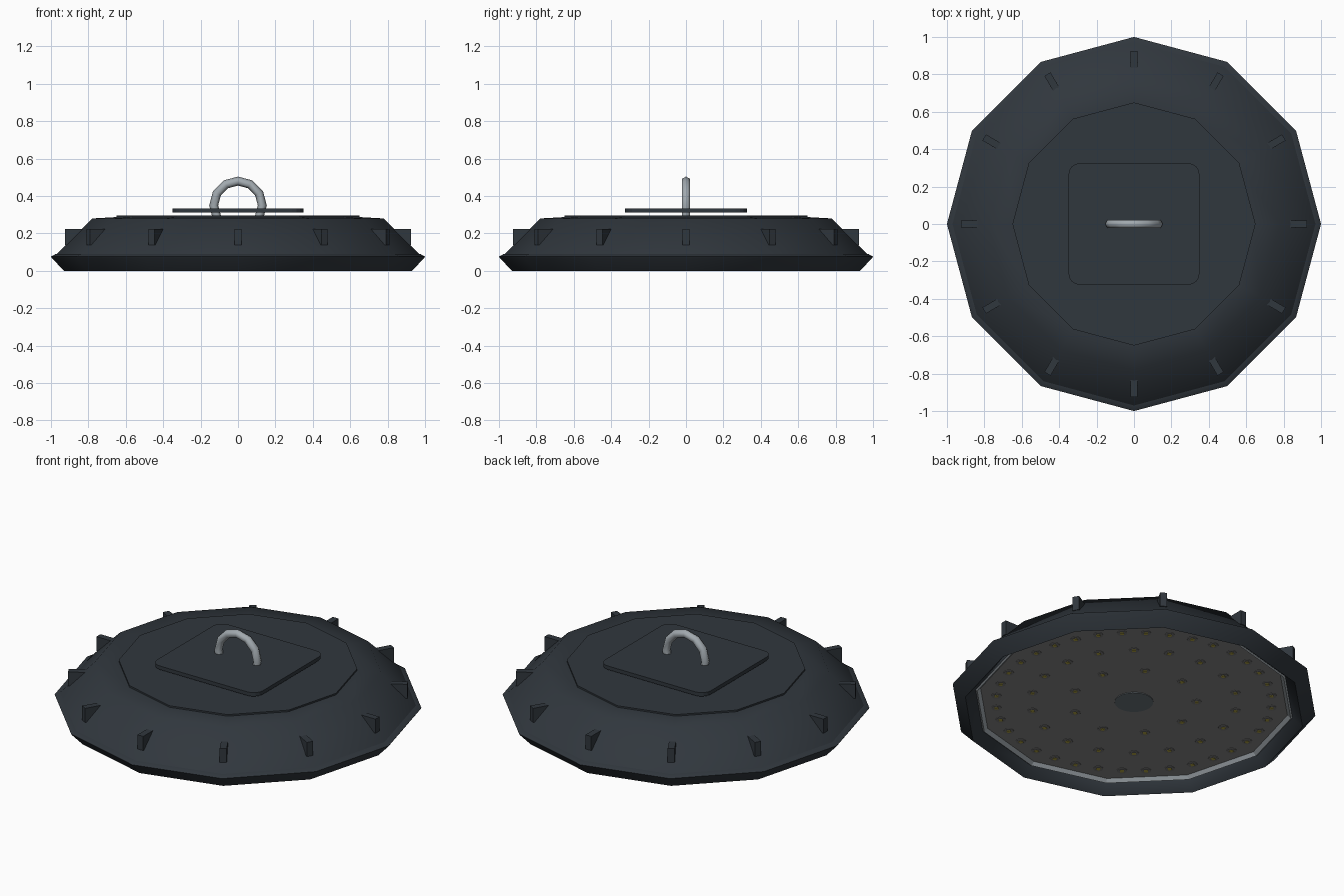
import bpy, bmesh, math
from mathutils import Matrix, Vector

if "Cube" in bpy.data.objects:
    bpy.data.objects.remove(bpy.data.objects["Cube"])


def mat(name, rgb):
    m = bpy.data.materials.new(name)
    m.diffuse_color = (*rgb, 1)
    m.use_nodes = True
    m.node_tree.nodes["Principled BSDF"].inputs["Base Color"].default_value = m.diffuse_color
    return m


BODY = mat("dark_coating", (0.03, 0.038, 0.047))
STEEL = mat("steel", (0.36, 0.40, 0.43))
BOARD = mat("board_grey", (0.25, 0.25, 0.25))
SEAL = mat("sensor_grey", (0.15, 0.18, 0.20))
LENS = mat("lens_grey", (0.2, 0.2, 0.2))
CHIP = mat("led_yellow", (0.45, 0.38, 0.06))


def finish(name, bm, material, smooth=None):
    bmesh.ops.recalc_face_normals(bm, faces=bm.faces)
    me = bpy.data.meshes.new(name)
    bm.to_mesh(me)
    bm.free()
    ob = bpy.data.objects.new(name, me)
    bpy.context.collection.objects.link(ob)
    me.materials.append(material)
    if smooth:
        bpy.ops.object.select_all(action='DESELECT')
        ob.select_set(True)
        bpy.context.view_layer.objects.active = ob
        bpy.ops.object.shade_smooth_by_angle(angle=math.radians(smooth))
    return ob


def lathe(name, profile, material, n=12, smooth=None, closed=False):
    bm = bmesh.new()
    rings = [[bm.verts.new((r * math.cos(2 * math.pi * i / n),
                            r * math.sin(2 * math.pi * i / n), z)) for i in range(n)]
             for r, z in profile]
    pairs = list(zip(rings, rings[1:]))
    if closed:
        pairs.append((rings[-1], rings[0]))
    for a, b in pairs:
        for i in range(n):
            j = (i + 1) % n
            bm.faces.new((a[i], a[j], b[j], b[i]))
    if not closed:
        bm.faces.new(rings[0])
        bm.faces.new(rings[-1])
    return finish(name, bm, material, smooth)


# housing, rim and raised top
lathe("housing", [(0.85, 0.085), (0.975, 0.085), (0.78, 0.28), (0.64, 0.288)], BODY, smooth=60)
lathe("rim", [(0.87, 0.055), (0.93, 0.0), (0.995, 0.068), (1.0, 0.076), (0.975, 0.09), (0.87, 0.085)],
      BODY, smooth=60, closed=True)
lathe("top_disc", [(0.65, 0.28), (0.65, 0.297)], BODY)

# underside
lathe("retaining_ring", [(0.885, 0.06), (0.865, 0.045), (0.845, 0.065), (0.845, 0.08)], STEEL, closed=True)
lathe("led_board", [(0.86, 0.064), (0.86, 0.08)], BOARD)
lathe("center_sensor", [(0.105, 0.06), (0.105, 0.07)], SEAL, n=32)

# LED rings
lens, chip = bmesh.new(), bmesh.new()
for radius, count in ((0.75, 36), (0.56, 18), (0.34, 9)):
    for i in range(count):
        a = 2 * math.pi * (i + 0.5) / count
        place = Matrix.Rotation(a, 4, 'Z') @ Matrix.Translation((radius, 0, 0.063))
        bmesh.ops.create_cone(lens, cap_ends=True, segments=12, radius1=0.028,
                              radius2=0.028, depth=0.004, matrix=place)
        bmesh.ops.create_cube(chip, size=1, matrix=place @ Matrix.Translation((0, 0, -0.003))
                              @ Matrix.Diagonal((0.02, 0.02, 0.004, 1)))
finish("led_lenses", lens, LENS)
finish("led_chips", chip, CHIP)

# fins around the slope
bm = bmesh.new()
for i in range(12):
    bmesh.ops.create_cube(bm, size=1, matrix=Matrix.Rotation(i * math.pi / 6, 4, 'Z')
                          @ Matrix.Translation((0.875, 0, 0.18))
                          @ Matrix.Diagonal((0.1, 0.038, 0.085, 1)))
finish("fins", bm, BODY)

# mounting plate with rounded corners
bm = bmesh.new()
outline = []
for q, (sx, sy) in enumerate(((1, 1), (-1, 1), (-1, -1), (1, -1))):
    for k in range(5):
        a = (q + k / 4) * math.pi / 2
        outline.append(bm.verts.new((sx * 0.29 + 0.06 * math.cos(a),
                                     sy * 0.265 + 0.06 * math.sin(a), 0.311)))
face = bm.faces.new(outline)
ext = bmesh.ops.extrude_face_region(bm, geom=[face])
bmesh.ops.translate(bm, vec=(0, 0, 0.022),
                    verts=[v for v in ext["geom"] if isinstance(v, bmesh.types.BMVert)])
finish("mounting_plate", bm, BODY)

# hanging hook
bm = bmesh.new()
rings = []
for s in range(9):
    a = math.radians(-30 + 30 * s)
    out = Vector((math.cos(a), 0, math.sin(a)))
    rings.append([bm.verts.new(Vector((0, 0, 0.35)) + out * (0.13 + 0.024 * math.cos(t * math.pi / 3))
                               + Vector((0, 0.025 * math.sin(t * math.pi / 3), 0))) for t in range(6)])
for a, b in zip(rings, rings[1:]):
    for t in range(6):
        bm.faces.new((a[t], a[(t + 1) % 6], b[(t + 1) % 6], b[t]))
bm.faces.new(rings[0])
bm.faces.new(rings[-1])
finish("hanging_hook", bm, STEEL, smooth=65)
